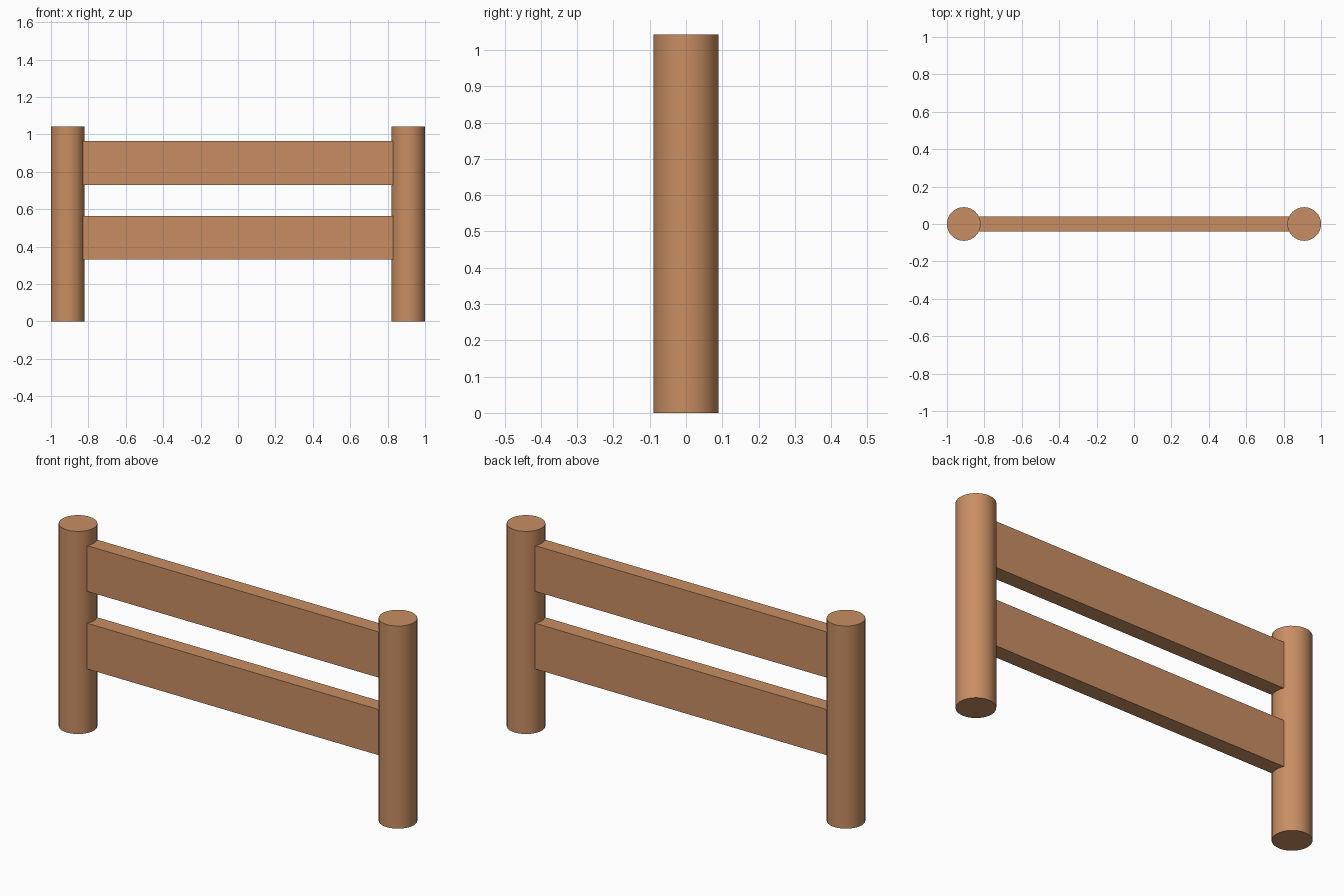
import bpy

if "Cube" in bpy.data.objects:
    bpy.data.objects.remove(bpy.data.objects["Cube"])

POST_R, POST_H, POST_X = 0.09, 1.042, 0.91
RAIL_H, RAIL_T = 0.235, 0.08

wood = bpy.data.materials.new("wood")
wood.diffuse_color = (0.58, 0.27, 0.125, 1)
wood.use_nodes = True
wood.node_tree.nodes["Principled BSDF"].inputs["Base Color"].default_value = wood.diffuse_color


def add_post(name, x):
    bpy.ops.mesh.primitive_cylinder_add(vertices=32, radius=POST_R, depth=POST_H,
                                        location=(x, 0, POST_H / 2))
    post = bpy.context.object
    post.name = name
    post.data.materials.append(wood)
    bpy.ops.object.shade_smooth_by_angle()


def add_rail(name, z):
    bpy.ops.mesh.primitive_cube_add(size=1, location=(0, 0, z))
    rail = bpy.context.object
    rail.name = name
    rail.scale = (2 * POST_X, RAIL_T, RAIL_H)
    bpy.ops.object.transform_apply(location=False, rotation=False, scale=True)
    rail.data.materials.append(wood)


# Round end posts
add_post("left_post", -POST_X)
add_post("right_post", POST_X)

# Flat rails let into the posts
add_rail("lower_rail", 0.447)
add_rail("upper_rail", 0.846)
